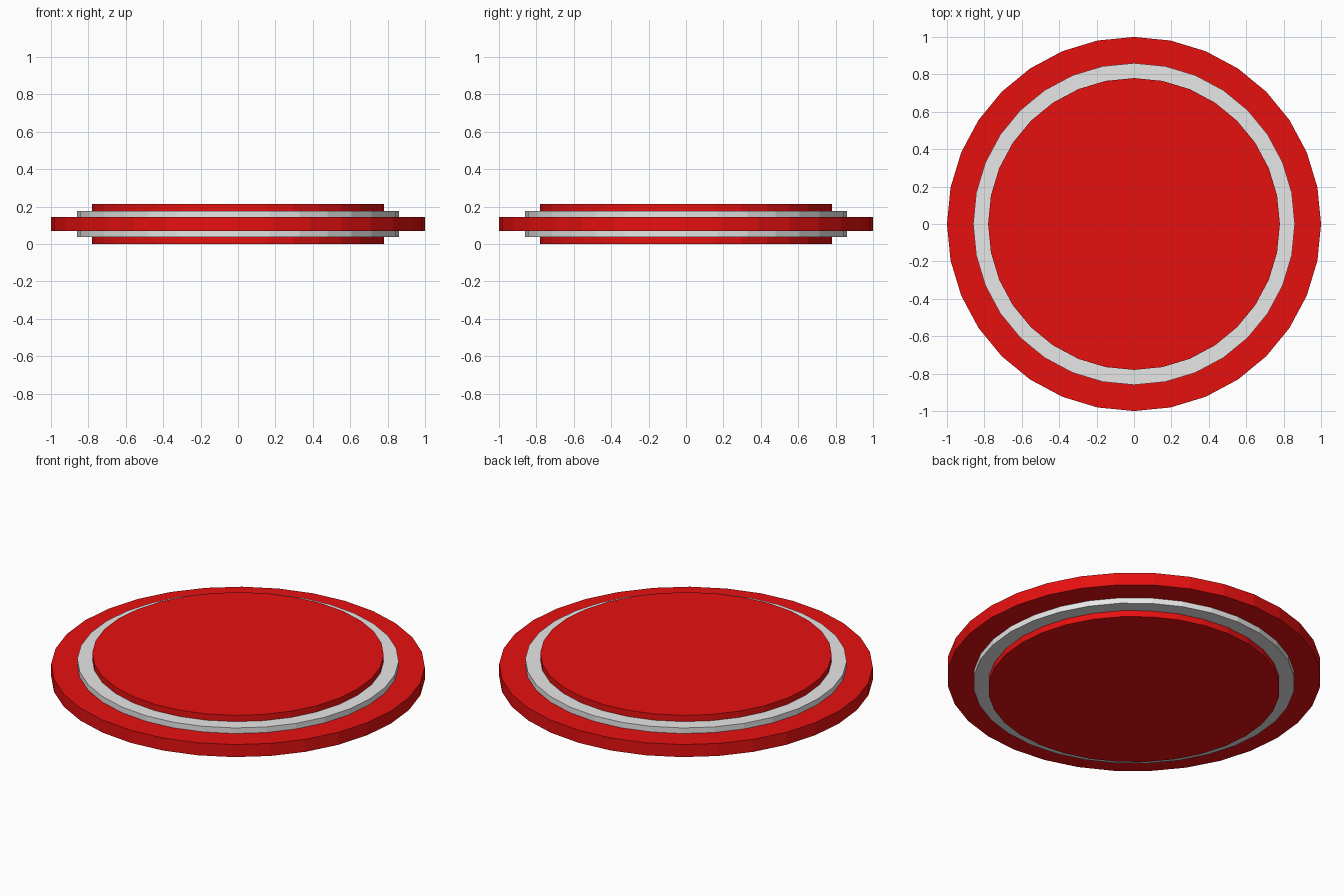
import bpy

cube = bpy.data.objects.get("Cube")
if cube:
    bpy.data.objects.remove(cube, do_unlink=True)

SIDES = 32
MID_Z = 0.107


def make_material(name, color):
    mat = bpy.data.materials.new(name)
    mat.use_nodes = True
    mat.diffuse_color = color
    mat.node_tree.nodes["Principled BSDF"].inputs["Base Color"].default_value = color
    return mat


def disc(name, radius, height, mat):
    """Flat-sided disc centred on the shared middle plane, with a vertex on each axis."""
    bpy.ops.mesh.primitive_cylinder_add(
        vertices=SIDES, radius=radius, depth=height, location=(0, 0, MID_Z))
    obj = bpy.context.object
    obj.name = name
    obj.data.materials.append(mat)
    return obj


red = make_material("bright red", (0.8, 0.005, 0.005, 1))
grey = make_material("light grey", (0.8, 0.8, 0.8, 1))

# Wide outer rim, grey band stepping out of it, thick red core through both
disc("outer_rim", 1.0, 0.074, red)
disc("grey_band", 0.86, 0.14, grey)
disc("center_disc", 0.78, 2 * MID_Z, red)
